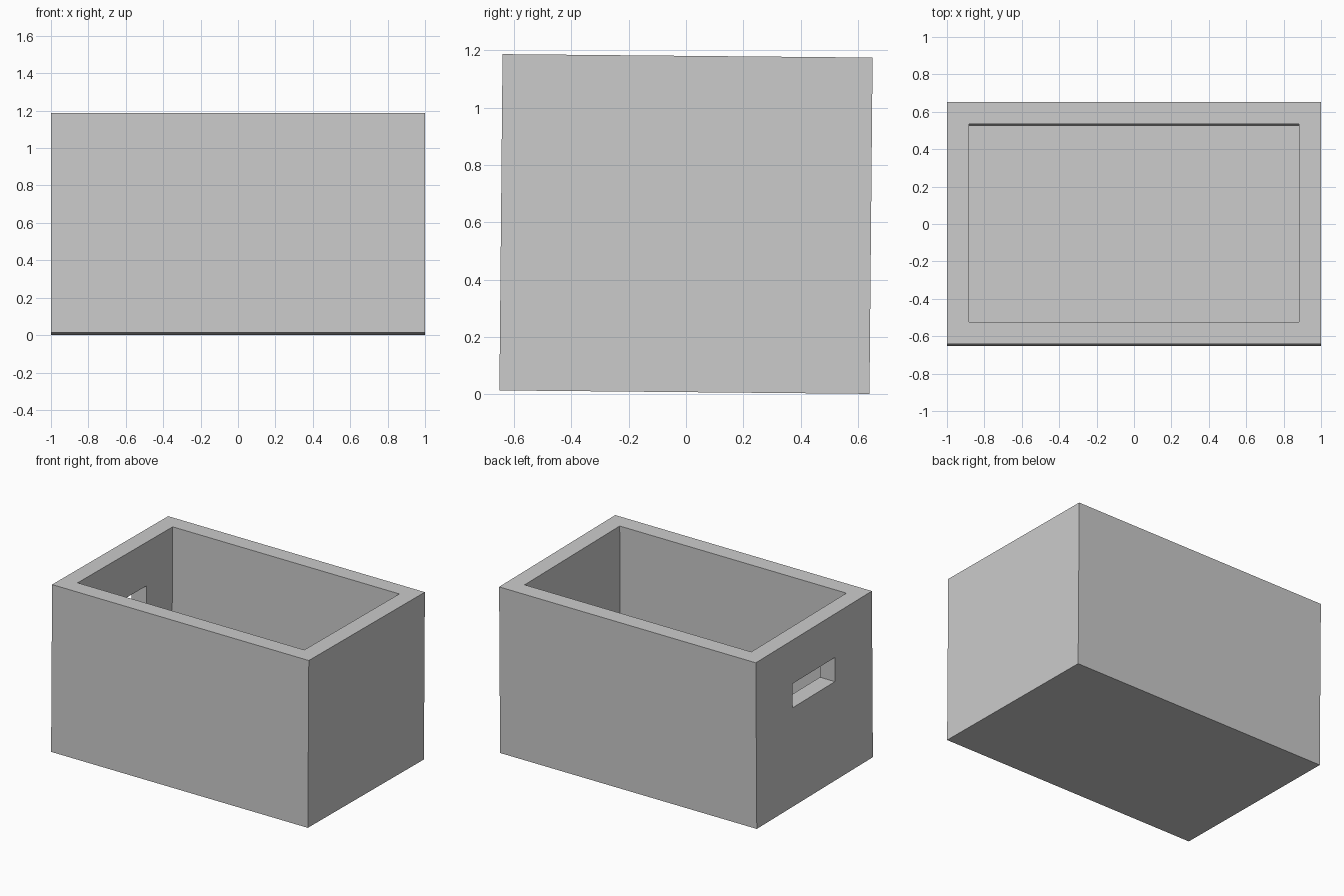
import bpy
import bmesh
from mathutils import Matrix, Vector

default_cube = bpy.data.objects.get("Cube")
if default_cube:
    bpy.data.objects.remove(default_cube, do_unlink=True)

LENGTH, DEPTH, HEIGHT = 2.0, 1.292, 1.174
WALL = 0.117
TILT = -0.0093          # the crate leans back very slightly
MID_Z = 0.594

# Plain grey board
grey = bpy.data.materials.new("grey_board")
grey.use_nodes = True
colour = (0.6, 0.6, 0.6, 1.0)
grey.diffuse_color = colour
grey.node_tree.nodes["Principled BSDF"].inputs["Base Color"].default_value = colour


def block(name, size, centre=(0, 0, 0)):
    """Box mesh object with the given size and centre."""
    mesh = bpy.data.meshes.new(name)
    bm = bmesh.new()
    bmesh.ops.create_cube(bm, size=1.0)
    bmesh.ops.scale(bm, vec=size, verts=bm.verts)
    bmesh.ops.translate(bm, vec=centre, verts=bm.verts)
    bm.to_mesh(mesh)
    bm.free()
    mesh.materials.append(grey)
    obj = bpy.data.objects.new(name, mesh)
    bpy.context.scene.collection.objects.link(obj)
    return obj


# Crate: solid block whose top is inset to a rim and pushed down to the floor
crate = block("crate_body", (LENGTH, DEPTH, HEIGHT))
bm = bmesh.new()
bm.from_mesh(crate.data)
top = max(bm.faces, key=lambda f: f.calc_center_median().z)
bmesh.ops.inset_region(bm, faces=[top], thickness=WALL, use_even_offset=True)
well = bmesh.ops.extrude_face_region(bm, geom=[top])["geom"]
if top.is_valid:
    bmesh.ops.delete(bm, geom=[top], context='FACES_ONLY')
bmesh.ops.translate(bm, vec=Vector((0, 0, WALL - HEIGHT)),
                    verts=[v for v in well if isinstance(v, bmesh.types.BMVert)])
bmesh.ops.recalc_face_normals(bm, faces=bm.faces)
bm.to_mesh(crate.data)
bm.free()

# Hand hole through the right end wall
cutter = block("hand_hole_cutter", (WALL * 2, 0.47, 0.17),
               (-LENGTH / 2 + WALL / 2, 0.005, 0.195))
cutter.hide_render = True
cut = crate.modifiers.new("hand_hole", 'BOOLEAN')
cut.operation = 'DIFFERENCE'
cut.solver = 'EXACT'
cut.object = cutter
bpy.context.view_layer.objects.active = crate
bpy.ops.object.modifier_apply(modifier=cut.name)
bpy.data.objects.remove(cutter, do_unlink=True)

# Lean and stand on the ground
crate.data.transform(Matrix.Translation((0, 0, MID_Z)) @ Matrix.Rotation(TILT, 4, 'X'))
